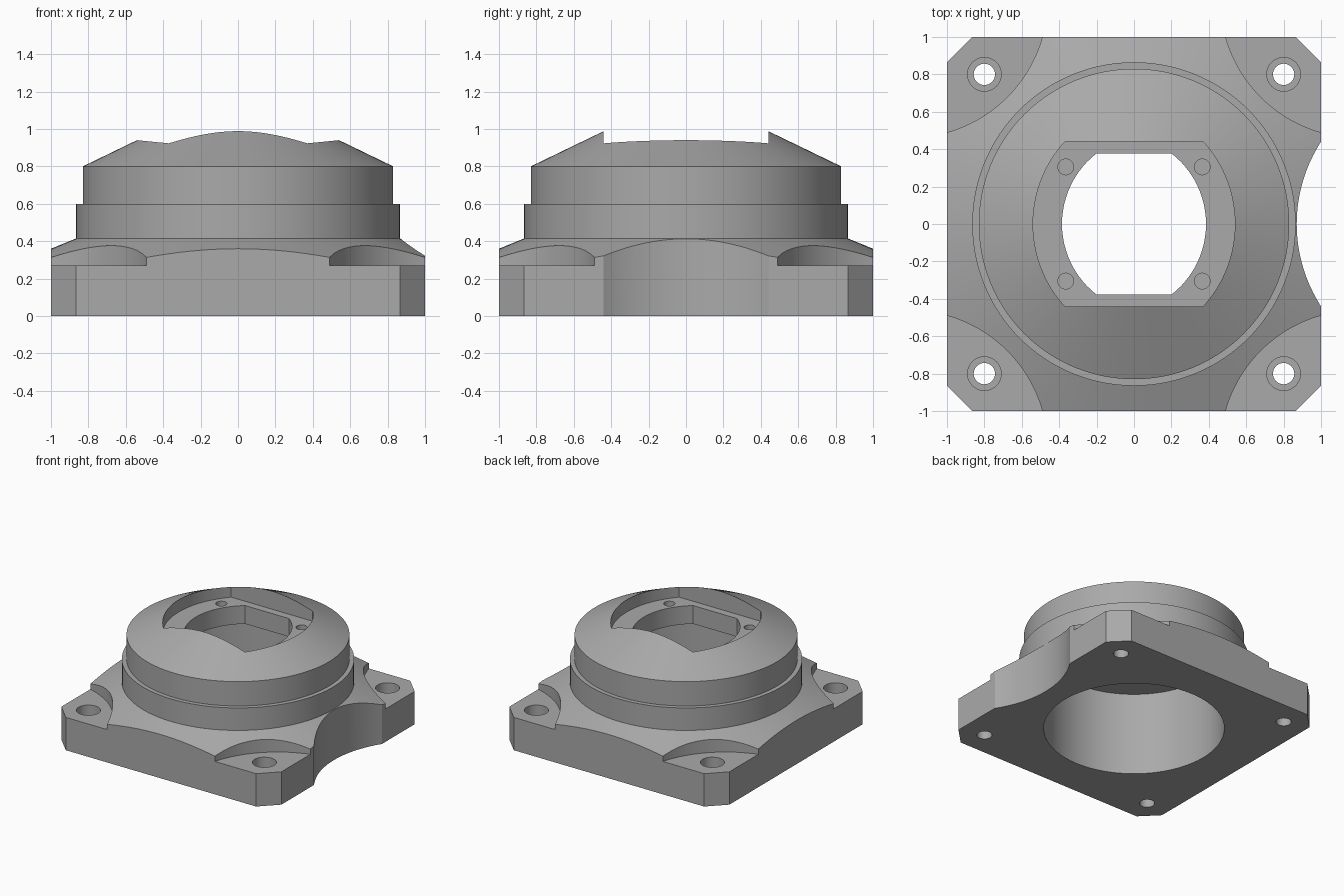
import bpy, bmesh
from math import sin, cos, asin, pi

if "Cube" in bpy.data.objects:
    bpy.data.objects.remove(bpy.data.objects["Cube"], do_unlink=True)

grey = bpy.data.materials.new("plain grey")
grey.use_nodes = True
GREY = (0.40, 0.40, 0.40, 1)
grey.diffuse_color = GREY
grey.node_tree.nodes["Principled BSDF"].inputs["Base Color"].default_value = GREY


def finish(bm, name):
    bmesh.ops.recalc_face_normals(bm, faces=bm.faces)
    mesh = bpy.data.meshes.new(name)
    bm.to_mesh(mesh)
    bm.free()
    mesh.materials.append(grey)
    ob = bpy.data.objects.new(name, mesh)
    bpy.context.collection.objects.link(ob)
    return ob


def prism(name, outline, z0, z1):
    """Extrude a flat outline from z0 to z1."""
    bm = bmesh.new()
    face = bm.faces.new([bm.verts.new((x, y, z0)) for x, y in outline])
    up = bmesh.ops.extrude_face_region(bm, geom=[face])["geom"]
    verts = [v for v in up if isinstance(v, bmesh.types.BMVert)]
    bmesh.ops.translate(bm, verts=verts, vec=(0, 0, z1 - z0))
    return finish(bm, name)


def circle(x, y, r, n=48):
    return [(x + r * cos(2 * pi * i / n), y + r * sin(2 * pi * i / n)) for i in range(n)]


def barrel(half_x, corner_x, half_y, n=24):
    """Outline with two straight sides and two bulging arc ends."""
    sag = half_x - corner_x
    r = (half_y ** 2 + sag ** 2) / (2 * sag)
    a = asin(half_y / r)
    arc = [(half_x - r + r * cos(t), r * sin(t))
           for t in (-a + 2 * a * i / n for i in range(n + 1))]
    return arc + [(-x, -y) for x, y in arc]


def lathe(name, profile, n=128):
    """Stack rings of the given radius and height into a closed solid."""
    bm = bmesh.new()
    rings = [[bm.verts.new((x, y, z)) for x, y in circle(0, 0, r, n)] for r, z in profile]
    for a, b in zip(rings, rings[1:]):
        for i in range(n):
            j = (i + 1) % n
            bm.faces.new((a[i], a[j], b[j], b[i]))
    bm.faces.new(rings[0])
    bm.faces.new(rings[-1])
    return finish(bm, name)


def combine(target, tool, operation="DIFFERENCE"):
    mod = target.modifiers.new("cut", "BOOLEAN")
    mod.operation, mod.solver, mod.object = operation, "EXACT", tool
    bpy.context.view_layer.objects.active = target
    bpy.ops.object.modifier_apply(modifier=mod.name)
    bpy.data.objects.remove(tool, do_unlink=True)


# Stepped collar with a sloping skirt and a conical top
body = lathe("flange_housing", [(1.2, 0.1), (1.2, 0.278), (0.865, 0.415), (0.865, 0.6),
                                (0.83, 0.6), (0.83, 0.8), (0.3, 1.056)])

# Square flange with clipped corners
combine(body, prism("flange", [(-1.5, -1.5), (1.5, -1.5), (1.5, 1.5), (-1.5, 1.5)], 0, 0.27), "UNION")
c = 0.865
clipped = [(1, -c), (1, c), (c, 1), (-c, 1), (-1, c), (-1, -c), (-c, -1), (c, -1)]
combine(body, prism("flange_outline", clipped, -0.5, 2), "INTERSECT")

# Curved corner pockets with counterbored bolt holes
for sx in (-1, 1):
    for sy in (-1, 1):
        combine(body, prism("corner_pocket", circle(1.2 * sx, 1.2 * sy, 0.738, 128), 0.27, 0.6))
        combine(body, prism("counterbore", circle(0.8 * sx, 0.8 * sy, 0.09), 0.13, 0.5))
        combine(body, prism("bolt_hole", circle(0.8 * sx, 0.8 * sy, 0.057), -0.2, 0.5))

# Round relief in the left side
combine(body, prism("side_relief", circle(1.68, 0, 0.81, 160), -0.2, 0.58))

# Bore from below, recess and opening from above
combine(body, prism("bore", circle(0, 0, 0.68, 128), -0.2, 0.69))
combine(body, prism("top_recess", barrel(0.54, 0.37, 0.44), 0.84, 1.3))
combine(body, prism("opening", barrel(0.385, 0.2, 0.378), 0.5, 1.2))

# Small blind holes in the recess floor
for sx in (-1, 1):
    for sy in (-1, 1):
        combine(body, prism("screw_hole", circle(0.365 * sx, 0.305 * sy, 0.042, 32), 0.75, 1.2))

bpy.ops.object.select_all(action="DESELECT")
body.select_set(True)
bpy.context.view_layer.objects.active = body
bpy.ops.object.shade_smooth_by_angle(angle=0.35)
